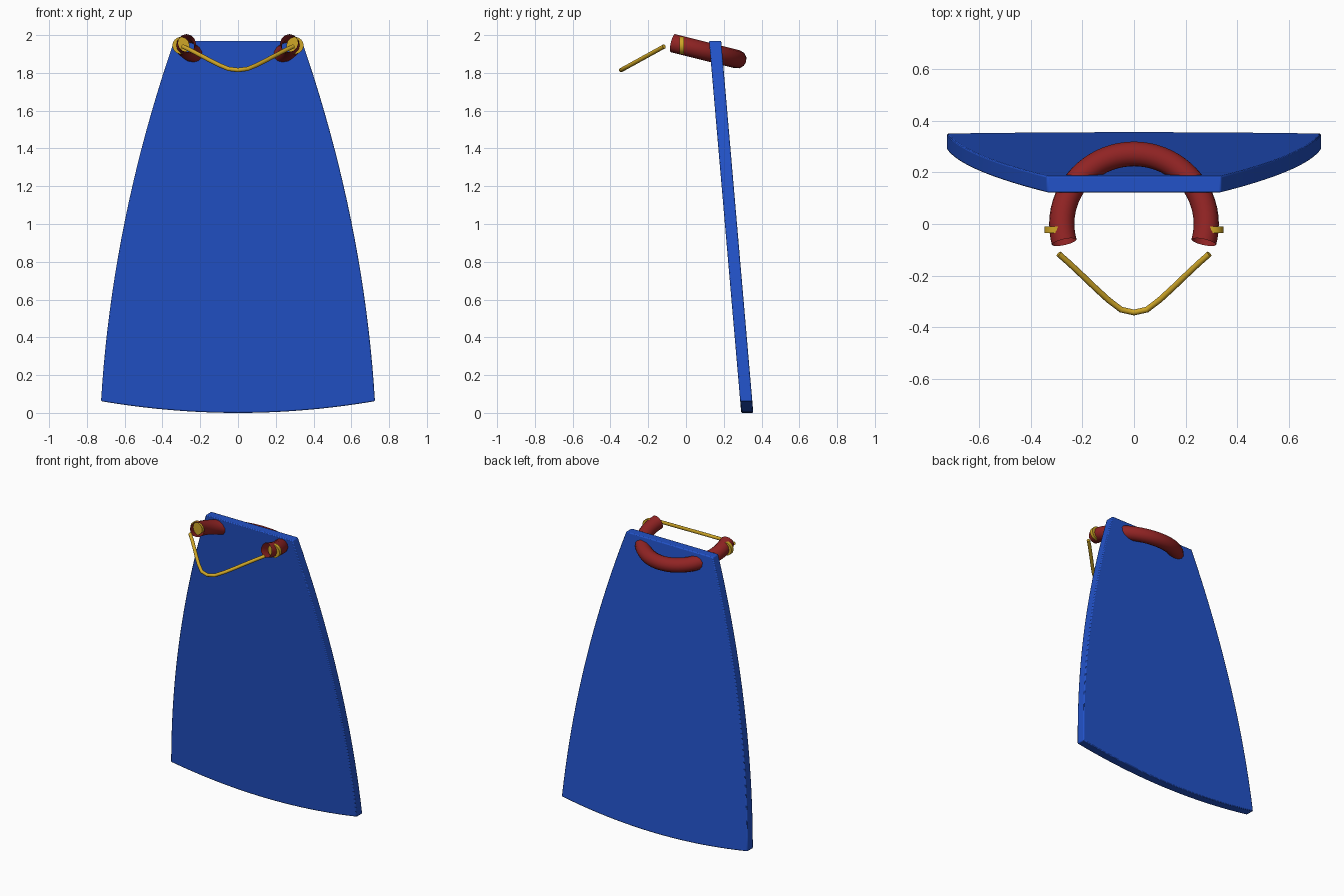
import bpy, bmesh, math

if "Cube" in bpy.data.objects:
    bpy.data.objects.remove(bpy.data.objects["Cube"])


def material(name, rgb):
    m = bpy.data.materials.new(name)
    m.diffuse_color = (*rgb, 1.0)
    m.use_nodes = True
    m.node_tree.nodes["Principled BSDF"].inputs["Base Color"].default_value = m.diffuse_color
    return m


BLUE = material("cape blue", (0.016, 0.085, 0.58))
RED = material("collar red", (0.28, 0.017, 0.017))
GOLD = material("clasp gold", (0.62, 0.38, 0.02))


def select_only(ob):
    bpy.ops.object.select_all(action='DESELECT')
    ob.select_set(True)
    bpy.context.view_layer.objects.active = ob


def tube(name, points, radius, mat, caps):
    """Round tube along a path, converted to a smooth mesh."""
    cu = bpy.data.curves.new(name, 'CURVE')
    cu.dimensions = '3D'
    cu.bevel_depth = radius
    cu.bevel_resolution = 4
    cu.use_fill_caps = caps
    sp = cu.splines.new('POLY')
    sp.points.add(len(points) - 1)
    for p, co in zip(sp.points, points):
        p.co = (*co, 1.0)
    ob = bpy.data.objects.new(name, cu)
    bpy.context.collection.objects.link(ob)
    select_only(ob)
    bpy.ops.object.convert(target='MESH')
    ob = bpy.context.object
    ob.data.materials.clear()
    ob.data.materials.append(mat)
    bpy.ops.object.shade_smooth_by_angle(angle=math.radians(40))
    return ob


# Cape panel: curved sides, bowed hem, leaning back towards the hem
TOP, HEM, THICK = 1.97, 0.062, 0.064
N = 20
side = []
for i in range(N + 1):
    t = (TOP - HEM) * i / N
    side.append((0.338 + 0.345 * t - 0.0745 * t * t, TOP - t))
half = side[-1][0]
hem = []
for i in range(1, N):
    x = half * (1 - 2 * i / N)
    hem.append((x, HEM * (x / half) ** 2))
outline = side + hem + [(-x, z) for x, z in reversed(side)]

bm = bmesh.new()
rings = []
for dy in (-THICK / 2, THICK / 2):
    rings.append([bm.verts.new((x, 0.154 + (TOP - z) * 0.0865 + dy, z))
                  for x, z in outline])
front, back = rings
bm.faces.new(front)
bm.faces.new(list(reversed(back)))
for i in range(len(outline)):
    j = (i + 1) % len(outline)
    bm.faces.new((front[i], back[i], back[j], front[j]))
bmesh.ops.recalc_face_normals(bm, faces=bm.faces)
me = bpy.data.meshes.new("cape")
bm.to_mesh(me)
bm.free()
cape = bpy.data.objects.new("cape", me)
bpy.context.collection.objects.link(cape)
me.materials.append(BLUE)
bev = cape.modifiers.new("soft edge", 'BEVEL')
bev.width = 0.006
bev.segments = 2
bev.limit_method = 'ANGLE'
bev.angle_limit = math.radians(40)
select_only(cape)
bpy.ops.object.shade_smooth_by_angle(angle=math.radians(30))

# Collar: open-ended partial ring, tipped down at the back
tilt = math.radians(14)
R = 0.28
arc = []
for i in range(41):
    a = math.radians(-15 + 210 * i / 40)
    arc.append((R * math.cos(a), R * math.sin(a) * math.cos(tilt),
                1.94 - R * math.sin(a) * math.sin(tilt)))
tube("collar", arc, 0.049, RED, False)

# Clasp discs near the collar ends
for s, label in ((-1, "left"), (1, "right")):
    bpy.ops.mesh.primitive_cylinder_add(
        vertices=24, radius=0.045, depth=0.024,
        location=(s * 0.302, -0.022, 1.945), rotation=(math.pi / 2, 0, 0))
    ob = bpy.context.object
    ob.name = label + "_clasp"
    ob.data.materials.append(GOLD)
    bpy.ops.object.shade_smooth_by_angle(angle=math.radians(40))

# Hanging cord in front
right = [(0.0, -0.343), (0.05, -0.332), (0.1, -0.294), (0.15, -0.248),
         (0.2, -0.2), (0.25, -0.153), (0.292, -0.116)]
path = [(-x, y) for x, y in reversed(right[1:])] + right
tube("cord", [(x, y, 1.94 + (y + 0.116) * 0.55) for x, y in path],
     0.0115, GOLD, True)
